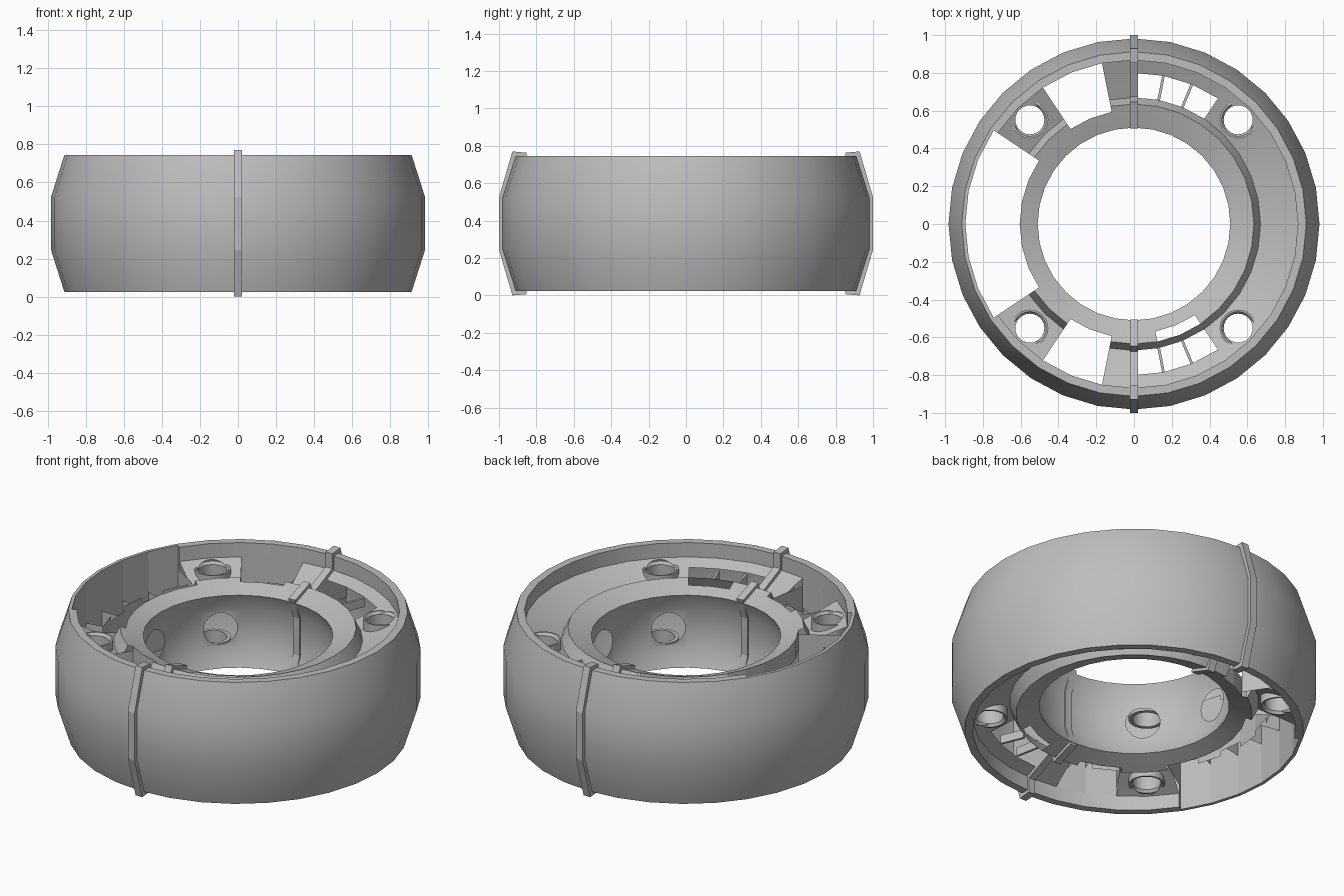
import bpy, bmesh, math
from mathutils import Matrix, Vector

cube = bpy.data.objects.get("Cube")
if cube:
    bpy.data.objects.remove(cube)

SIDES = 32
STEP = 2 * math.pi / SIDES
MID = 0.385

grey = bpy.data.materials.new("plain grey")
grey.use_nodes = True
grey.diffuse_color = (0.51, 0.51, 0.51, 1)
grey.node_tree.nodes["Principled BSDF"].inputs["Base Color"].default_value = (0.51, 0.51, 0.51, 1)


def polar(r, k, z):
    return Vector((r * math.cos(k * STEP), r * math.sin(k * STEP), z))


def make(name, bm, smooth=False, normals=True):
    if normals:
        bmesh.ops.recalc_face_normals(bm, faces=bm.faces)
    mesh = bpy.data.meshes.new(name)
    bm.to_mesh(mesh)
    bm.free()
    mesh.materials.append(grey)
    ob = bpy.data.objects.new(name, mesh)
    bpy.context.collection.objects.link(ob)
    if smooth:
        smooth_shade(ob)
    return ob


def smooth_shade(ob):
    bpy.ops.object.select_all(action='DESELECT')
    ob.select_set(True)
    bpy.context.view_layer.objects.active = ob
    bpy.ops.object.shade_smooth_by_angle(angle=math.radians(30))


def mirrored(half):
    return half + [(r, -h) for r, h in reversed(half)]


def lathe(bm, profile, sides=SIDES, centre=(0, 0)):
    rings = []
    for i in range(sides):
        a = 2 * math.pi * i / sides
        rings.append([bm.verts.new((centre[0] + r * math.cos(a), centre[1] + r * math.sin(a), MID + h))
                      for r, h in profile])
    n = len(profile)
    for i in range(sides):
        a, b = rings[i], rings[(i + 1) % sides]
        for j in range(n):
            bm.faces.new((a[j], b[j], b[(j + 1) % n], a[(j + 1) % n]))


# Hollow ring: bulged outer wall, flat rim, sloping floors, inner lip, concave bore
bm = bmesh.new()
lathe(bm, mirrored([(0.982, 0.14), (0.912, 0.36), (0.893, 0.36), (0.868, 0.36), (0.868, 0.275),
                    (0.8, 0.244), (0.67, 0.19), (0.635, 0.262), (0.605, 0.251), (0.58, 0.242),
                    (0.51, 0.215), (0.558, 0.11)]))
ring = make("ring_shell", bm)

# Cutters: four vertical shafts and six round ports in the bore
bm = bmesh.new()
diagonals = (4, 12, 20, 28)
for k in diagonals:
    bmesh.ops.create_cone(bm, cap_ends=True, segments=24, radius1=0.077, radius2=0.077, depth=2,
                          matrix=Matrix.Translation(polar(0.78, k, MID)))
for k in diagonals + (0, 16):
    turn = Matrix.Rotation(k * STEP, 4, 'Z') @ Matrix.Rotation(math.pi / 2, 4, 'Y')
    bmesh.ops.create_cone(bm, cap_ends=True, segments=24, radius1=0.093, radius2=0.093, depth=0.26,
                          matrix=Matrix.Translation(polar(0.53, k, MID)) @ turn)
cutter = make("hole_cutter", bm)
cutter.hide_render = True
mod = ring.modifiers.new("holes", 'BOOLEAN')
mod.object = cutter
mod.operation = 'DIFFERENCE'
mod.solver = 'EXACT'
bpy.context.view_layer.update()
cut = bpy.data.meshes.new_from_object(ring.evaluated_get(bpy.context.evaluated_depsgraph_get()))
ring.modifiers.clear()
ring.data = cut
bpy.data.objects.remove(cutter)

# Openings: (first segment, last segment, inner radius, outer radius)
openings = [(13, 18, 0.605, 0.89), (9, 10, 0.605, 0.86), (21, 22, 0.605, 0.86),
            (5, 7, 0.67, 0.8), (24, 26, 0.67, 0.8), (25, 26, 0.58, 0.635)]


def is_open(face):
    c = face.calc_center_median()
    r, h = c.xy.length, abs(c.z - MID)
    if h < 0.1 and 0.575 < r < 0.88:       # cutter sleeves inside the hollow
        return True
    seg = int((math.atan2(c.y, c.x) % (2 * math.pi)) / STEP)
    return h > 0.2 and any(a <= seg <= b and lo - 0.003 < r < hi for a, b, lo, hi in openings)


bm = bmesh.new()
bm.from_mesh(ring.data)
bmesh.ops.delete(bm, geom=[f for f in bm.faces if is_open(f)], context='FACES')
bm.to_mesh(ring.data)
bm.free()
smooth_shade(ring)


def wall(bm, p, q, low, high):
    """Thin upright sheet between two polar points (radius, segment)."""
    bm.faces.new([bm.verts.new(polar(*s, MID + h))
                  for s, h in ((p, low), (q, low), (q, high), (p, high))])


# Upright panels lining the large openings
for name, first, last, outer, top in (("side_bay", 13, 19, 0.893, 0.36),
                                      ("rear_bay", 9, 11, 0.868, 0.275),
                                      ("front_bay", 21, 23, 0.868, 0.275)):
    bm = bmesh.new()
    for k in range(first, last):
        reach = 0.16 + 0.03 * (k % 2)
        wall(bm, (outer, k), (outer, k + 1), -top, top)
        wall(bm, (0.745, k), (0.745, k + 1), -reach, reach)
        wall(bm, (0.605, k), (0.605, k + 1), -0.251, -0.14)
        wall(bm, (0.605, k), (0.605, k + 1), 0.14, 0.251)
    for k in range(first, last + 1):
        if k in (first, last):
            wall(bm, (0.605, k), (0.868, k), -0.225, 0.225)
            wall(bm, (0.868, k), (outer, k), -top, top)
        else:
            wall(bm, (0.745, k), (outer, k), -0.12, 0.12)
    make(name + "_panels", bm, normals=False)

# Slim dividers between the small windows
bm = bmesh.new()
for k in (6, 7, 25, 26):
    for s in (-1, 1):
        place = Matrix.Translation(polar(0.735, k, MID + s * 0.21)) @ Matrix.Rotation(k * STEP, 4, 'Z')
        bmesh.ops.create_cube(bm, size=1, matrix=place @ Matrix.Diagonal((0.14, 0.014, 0.05, 1)))
make("window_dividers", bm)

# Short sleeves with raised collars around the shafts
bm = bmesh.new()
for k in diagonals:
    for s in (-1, 1):
        lathe(bm, [(0.077, s * 0.15), (0.098, s * 0.15), (0.098, s * 0.255), (0.088, s * 0.255),
                   (0.077, s * 0.24)], 24, polar(0.78, k, 0).xy)
make("shaft_collars", bm, smooth=True)

# Two straps wrapping the cross-section, front and back
strap = mirrored([(1.0, 0.14), (0.928, 0.385), (0.852, 0.378), (0.852, 0.29), (0.675, 0.212),
                  (0.645, 0.284), (0.505, 0.235), (0.545, 0.11)])
for name, side in (("front_strap", -1), ("back_strap", 1)):
    bm = bmesh.new()
    face = bm.faces.new([bm.verts.new((-0.022, side * r, MID + h)) for r, h in strap])
    grown = bmesh.ops.extrude_face_region(bm, geom=[face])
    bmesh.ops.translate(bm, vec=(0.044, 0, 0),
                        verts=[v for v in grown["geom"] if isinstance(v, bmesh.types.BMVert)])
    make(name, bm)
